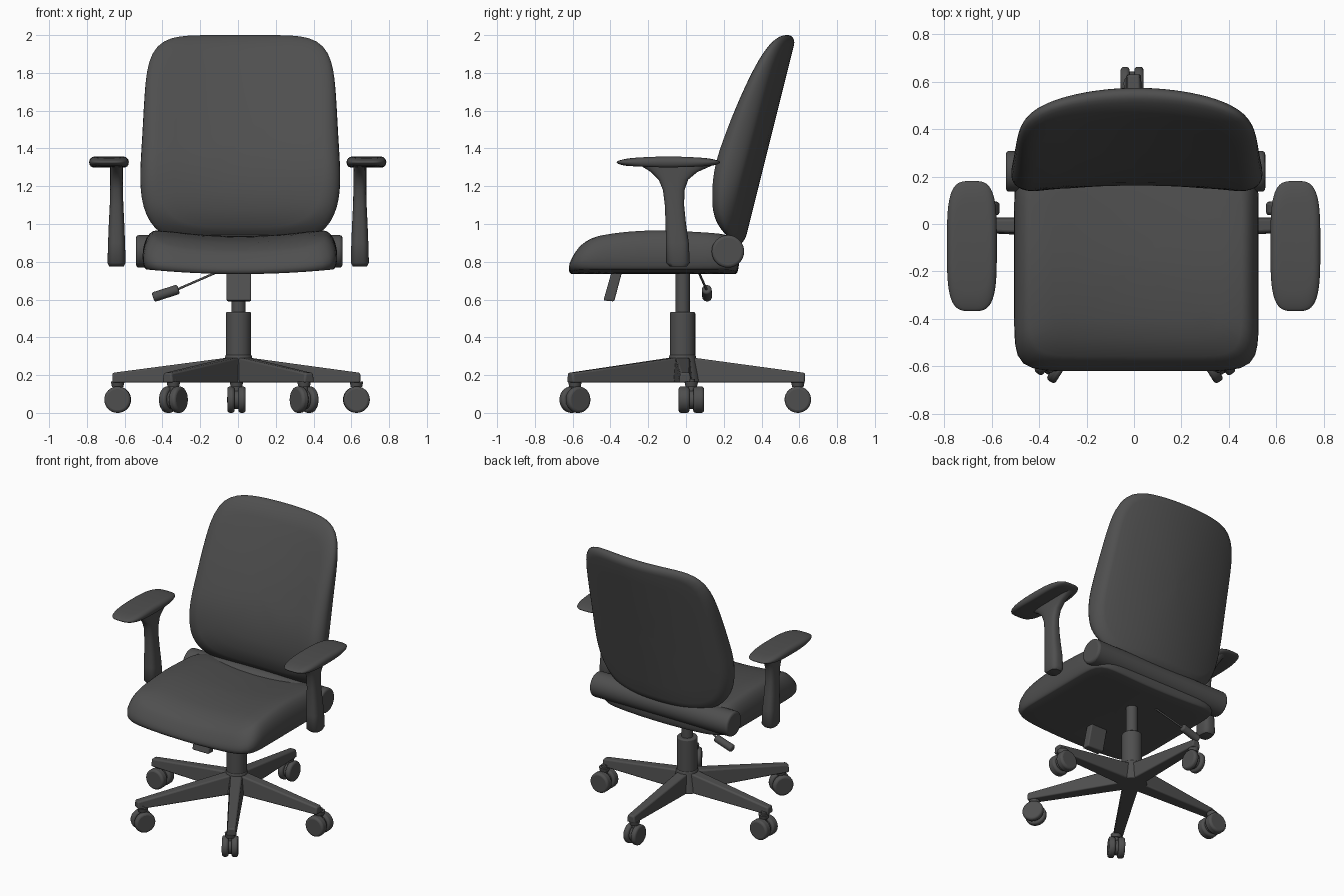
import bpy, bmesh, math
from mathutils import Vector, Matrix

if "Cube" in bpy.data.objects:
    bpy.data.objects.remove(bpy.data.objects["Cube"])

grey = bpy.data.materials.new("dark grey")
grey.diffuse_color = (0.078, 0.078, 0.078, 1)
grey.use_nodes = True
grey.node_tree.nodes["Principled BSDF"].inputs["Base Color"].default_value = grey.diffuse_color


def finish(name, bm, angle=40, bevel=0):
    bmesh.ops.recalc_face_normals(bm, faces=bm.faces)
    me = bpy.data.meshes.new(name)
    bm.to_mesh(me)
    bm.free()
    ob = bpy.data.objects.new(name, me)
    bpy.context.collection.objects.link(ob)
    me.materials.append(grey)
    if bevel:
        m = ob.modifiers.new("bevel", 'BEVEL')
        m.width, m.segments = bevel, 3
        m.limit_method = 'ANGLE'
    bpy.ops.object.select_all(action='DESELECT')
    bpy.context.view_layer.objects.active = ob
    ob.select_set(True)
    bpy.ops.object.shade_smooth_by_angle(angle=math.radians(angle))
    return ob


def lerp(table, t):
    # smooth interpolation through (t, value) pairs
    if t <= table[0][0]:
        return table[0][1]
    for i in range(len(table) - 1):
        (a, va), (b, vb) = table[i], table[i + 1]
        if t <= b:
            def slope(j):
                j0, j1 = max(j - 1, 0), min(j + 1, len(table) - 1)
                return (table[j1][1] - table[j0][1]) / (table[j1][0] - table[j0][0])
            s, h = (t - a) / (b - a), b - a
            return ((2*s**3 - 3*s*s + 1) * va + (s**3 - 2*s*s + s) * h * slope(i)
                    + (3*s*s - 2*s**3) * vb + (s**3 - s*s) * h * slope(i + 1))
    return table[-1][1]


def superellipse(a, b, n_hi, n_lo=None, count=96):
    pts = []
    for i in range(count):
        t = 2 * math.pi * i / count
        c, s = math.cos(t), math.sin(t)
        n = n_hi if s >= 0 else (n_lo or n_hi)
        r = (abs(c)**n + abs(s)**n) ** (-1 / n)
        pts.append((a * r * c, b * r * s))
    return pts


def skin(bm, rings):
    rings = [[bm.verts.new(p) for p in r] for r in rings]
    for r0, r1 in zip(rings, rings[1:]):
        n = len(r0)
        for i in range(n):
            bm.faces.new((r0[i], r0[(i + 1) % n], r1[(i + 1) % n], r1[i]))
    bm.faces.new(rings[0])
    bm.faces.new(rings[-1])


def pillow(name, outline, size, lo, hi, inset_lo, inset_hi, place, rim=0.5):
    # closed cushion: concentric rings rounded over the rim, on surfaces lo and hi
    steps = []
    for s in (0.03, 0.2, 0.4, 0.6, 0.8):
        steps.append((s * (1 - inset_lo / size), -1))
    for k in range(-6, 7):
        a = k * math.pi / 12
        ins = inset_lo if k < 0 else inset_hi
        steps.append((1 - ins / size * (1 - math.cos(a)), math.sin(a)))
    for s in (0.8, 0.6, 0.4, 0.2, 0.03):
        steps.append((s * (1 - inset_hi / size), 1))
    rings = []
    for s, d in steps:
        ring = []
        for u, v in outline:
            u, v = u * s, v * s
            l, h = lo(u, v), hi(u, v)
            m = l + (h - l) * rim
            ring.append(place(u, v, m + d * ((h - m) if d > 0 else (m - l))))
        rings.append(ring)
    bm = bmesh.new()
    skin(bm, rings)
    return finish(name, bm, 60)


def rod(name, p0, p1, r0, r1=None, bevel=0, seg=32):
    p0, p1 = Vector(p0), Vector(p1)
    d = p1 - p0
    bm = bmesh.new()
    bmesh.ops.create_cone(bm, cap_ends=True, segments=seg, radius1=r0,
                          radius2=r0 if r1 is None else r1, depth=d.length)
    m = Matrix.Translation((p0 + p1) / 2) @ d.to_track_quat('Z', 'Y').to_matrix().to_4x4()
    bm.transform(m)
    return finish(name, bm, 40, bevel)


# Backrest: tilted, horizontally curved cushion
ZC = 1.445
front = [(.89, .25), (1.0, .18), (1.12, .16), (1.31, .185), (1.53, .265), (1.74, .36), (1.93, .455), (2, .495)]
width = [(.89, .535), (1.2, .533), (1.5, .517), (1.8, .5), (2, .487)]
outline = [(u * lerp(width, v + ZC), v) for u, v in superellipse(1, .555, 6, 4)]


def back_front(u, v):
    return lerp(front, v + ZC) - (.03 + .045 * max(0, v + .3)) * (u / .5)**2


def back_rear(u, v):
    return .335 + .25 * (v + ZC - 1) - .10 * (u / .5)**2


pillow("backrest", outline, .53, back_front, back_rear, .09, .05,
       lambda u, v, w: (u + .012, w, v + ZC))

# Seat: dished cushion with a waterfall front
YC = -.17
top = [(-.62, .835), (-.55, .895), (-.46, .937), (-.2, .965), (.1, .955), (.3, .935)]
pillow("seat", superellipse(.515, .45, 9, 9), .5,
       lambda u, v: .735 + .025 * (u / .5)**2,
       lambda u, v: lerp(top, v + YC) - .03 * max(0, 1 - (u / .4)**2),
       .02, .07, lambda u, v, w: (u + .01, v + YC, w), rim=.35)

# Roll along the rear of the seat
rod("seat_rear_roll", (-.54, .222, .855), (.553, .222, .855), .086, bevel=.015, seg=48)

# Armrests
post = [(.775, -.085, .005, .038), (.795, -.105, .02, .048), (.9, -.106, .015, .045), (1.0, -.108, 0, .041),
        (1.1, -.112, -.01, .036), (1.18, -.122, -.008, .034), (1.235, -.145, .012, .034),
        (1.275, -.185, .06, .034), (1.315, -.25, .15, .034)]
for side, x in (("left", -.683), ("right", .68)):
    pillow("armrest_pad_" + side, superellipse(.105, .274, 3.6), .105,
           lambda u, v: 1.30 + .012 * (v / .27)**2,
           lambda u, v: 1.357 - .015 * (v / .27)**2,
           .02, .03, lambda u, v, w, x=x: (u + x, v - .093, w))
    px = x + (.04 if x < 0 else -.035)
    bm = bmesh.new()
    skin(bm, [[(px + u, (y0 + y1) / 2 + v, z) for u, v in superellipse(h, (y1 - y0) / 2, 3, count=32)]
              for z, y0, y1, h in post])
    finish("armrest_post_" + side, bm, 50)

# Gas column
CX, CY = .003, -.018
rod("column_sleeve", (CX, CY, .2), (CX, CY, .535), .067, bevel=.008)
rod("column_piston", (CX, CY, .5), (CX, CY, .76), .038)
rod("base_hub", (CX, CY, .16), (CX, CY, .31), .1, .068, bevel=.008)

# Tilt paddle under the front of the seat
bm = bmesh.new()
skin(bm, [[(sx, y, z) for y, z in ((-.39, .76), (-.335, .76), (-.38, .59), (-.437, .595))]
          for sx in (-.06, .07)])
finish("tilt_paddle", bm, 40, .008)

# Height lever
rod("lever_wire", (-.10, .065, .75), (-.33, .11, .65), .006, seg=12)
rod("lever_handle", (-.315, .11, .655), (-.45, .112, .612), .026, bevel=.01, seg=24)

# Five legs with twin-wheel casters: tip, caster position, caster width
legs = [((-.665, -.005), (-.637, .028), .135), ((.647, -.005), (.627, .028), .135),
        ((-.002, .63), (-.008, .592), .097),
        ((-.375, -.615), (-.342, -.588), .105), ((.378, -.615), (.35, -.588), .105)]
for i, (tip, pos, w) in enumerate(legs, 1):
    hub = Vector((CX, CY, 0))
    end = Vector((tip[0], tip[1], 0))
    d = (end - hub).normalized()
    n = Vector((-d.y, d.x, 0))
    rings = []
    for p, half, zt in ((hub, .052, .30), (end, .033, .212)):
        rings.append([p + n * s * half * k + Vector((0, 0, z))
                      for s, k, z in ((-1, 1, .16), (1, 1, .16), (1, .75, zt), (-1, .75, zt))])
    bm = bmesh.new()
    skin(bm, rings)
    finish(f"base_leg_{i}", bm, 40, .01)
    c = Vector((pos[0], pos[1], .07))
    for s in (-1, 1):
        rod(f"caster_wheel_{i}", c + n * s * .01, c + n * s * w / 2, .07, bevel=.014)
    rod(f"caster_axle_{i}", c - n * w * .3, c + n * w * .3, .05)
    up = Vector((0, 0, 1))
    rod(f"caster_stem_{i}", c + up * .03, c + up * .11, .02, seg=16)
    rod(f"caster_collar_{i}", c + up * .067, c + up * .095, .03, .036, seg=24)
